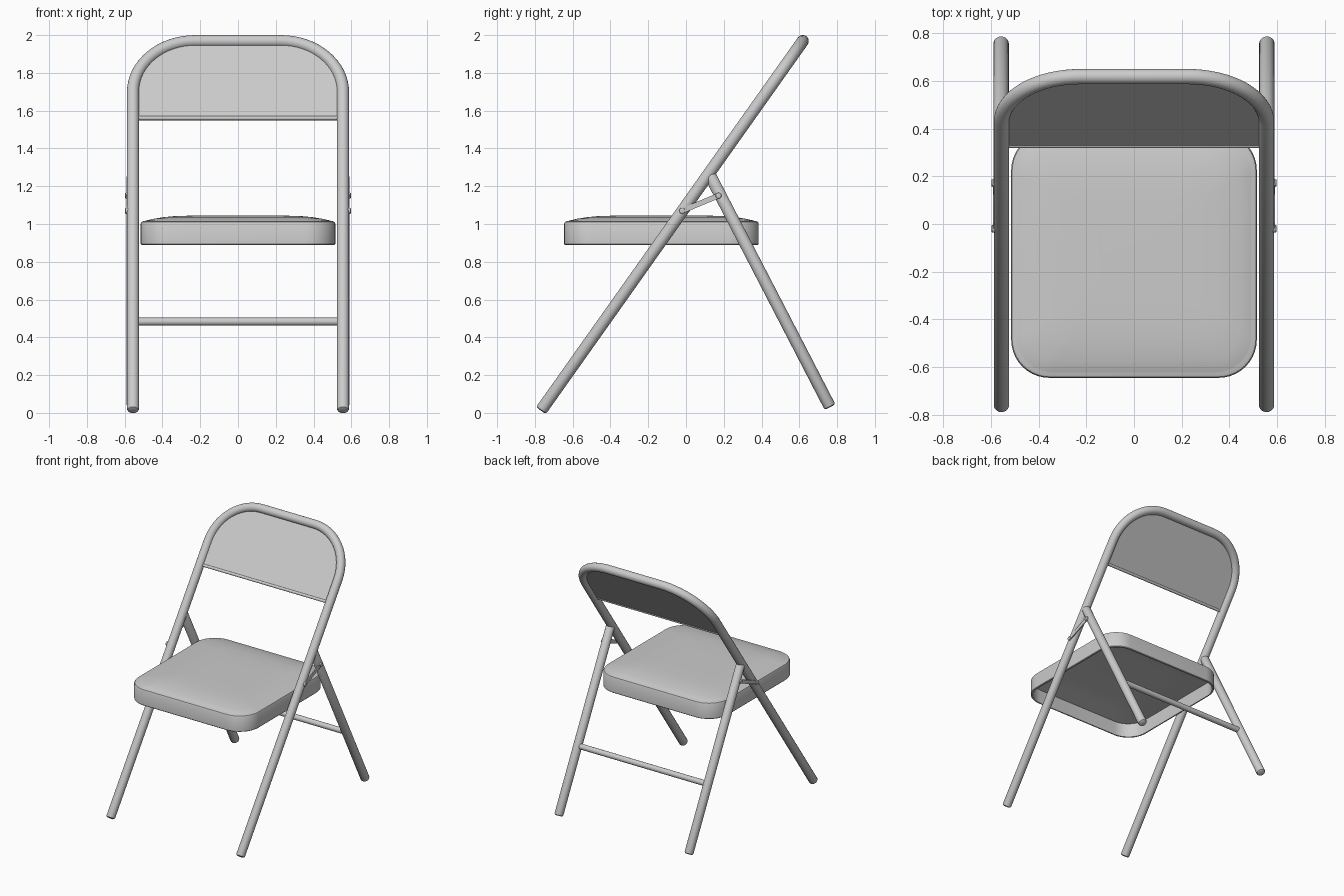
import bpy, bmesh, math
from mathutils import Vector

if "Cube" in bpy.data.objects:
    bpy.data.objects.remove(bpy.data.objects["Cube"])

LEAN = Vector((0, 1.386, 1.956)).normalized()      # direction of the leaning front frame
FOOT = Vector((0, -0.768, 0.012))
UP = (1.968 - FOOT.z) / LEAN.z                     # frame length to the top bar
X, R, ARC = 0.556, 0.032, 0.33


def on_frame(x, s):
    return FOOT + LEAN * s + Vector((x, 0, 0))


def finish(bm, name):
    bmesh.ops.recalc_face_normals(bm, faces=bm.faces)
    me = bpy.data.meshes.new(name)
    bm.to_mesh(me)
    bm.free()
    ob = bpy.data.objects.new(name, me)
    bpy.context.collection.objects.link(ob)
    bpy.ops.object.select_all(action='DESELECT')
    ob.select_set(True)
    bpy.context.view_layer.objects.active = ob
    bpy.ops.object.shade_smooth_by_angle(angle=math.radians(35))
    return ob


def loft(rings, name):
    bm = bmesh.new()
    vs = [[bm.verts.new(p) for p in ring] for ring in rings]
    n = len(vs[0])
    for a, b in zip(vs, vs[1:]):
        for i in range(n):
            j = (i + 1) % n
            bm.faces.new((a[i], a[j], b[j], b[i]))
    bm.faces.new(vs[0])
    bm.faces.new(vs[-1])
    return finish(bm, name)


def tube(name, pts, r, normal, rnd=0.0, sides=24):
    """Sweep a circle along a planar path; rnd rounds off the ends."""
    pts = [Vector(p) for p in pts]
    normal = Vector(normal).normalized()
    radii = [r] * len(pts)
    if rnd:
        d0 = (pts[1] - pts[0]).normalized()
        d1 = (pts[-2] - pts[-1]).normalized()
        pts = [pts[0], pts[0] + d0 * rnd * .35, pts[0] + d0 * rnd] + pts[1:-1] + \
              [pts[-1] + d1 * rnd, pts[-1] + d1 * rnd * .35, pts[-1]]
        radii = [r - rnd, r - rnd * .3, r] + radii[1:-1] + [r, r - rnd * .3, r - rnd]
    rings = []
    for i, p in enumerate(pts):
        t = (pts[min(i + 1, len(pts) - 1)] - pts[max(i - 1, 0)]).normalized()
        b = t.cross(normal)
        rings.append([p + (normal * math.cos(a) + b * math.sin(a)) * radii[i]
                      for a in (2 * math.pi * k / sides for k in range(sides))])
    return loft(rings, name)


def arch(start):
    """Points up one side of the frame, over the arch and down the other side."""
    half = [(X, start)] + [(X - ARC + ARC * math.cos(a), UP - ARC + ARC * math.sin(a))
                           for a in (math.pi / 2 * k / 16 for k in range(17))]
    return [on_frame(x, s) for x, s in half] + [on_frame(-x, s) for x, s in reversed(half)]


# Bent tube forming front legs and back frame
tube("front_frame", arch(0), R, LEAN.cross(Vector((1, 0, 0))), 0.012)

# Flat back panel set in the arch, with rolled lower hem
s_hem = (1.56 - FOOT.z) / LEAN.z
off = LEAN.cross(Vector((1, 0, 0))) * 0.006
outline = arch(s_hem)
loft([[p - off for p in outline], [p + off for p in outline]], "back_panel")
tube("back_panel_hem", [on_frame(-X, s_hem), on_frame(X, s_hem)], 0.011, (0, 0, 1), sides=16)

# Rear legs, folding links and rivets on both sides
TOP, END = Vector((0, 0.125, 1.262)), Vector((0, 0.763, 0.03))
A, B = Vector((0, -0.02, 1.07)), Vector((0, 0.172, 1.15))
for side, sx in (("left", -1), ("right", 1)):
    ox = Vector((sx * 0.557, 0, 0))
    tube("rear_leg_" + side, [TOP + ox, END + ox], R, (1, 0, 0), 0.012)
    d = (B - A).normalized()
    ang = math.atan2(d.z, d.y)
    plate = []
    for k in range(18):
        c, a0 = (B, -math.pi / 2) if k < 9 else (A, math.pi / 2)
        a = ang + a0 + math.pi * (k % 9) / 8
        plate.append(c + Vector((0, math.cos(a), math.sin(a))) * 0.014)
    loft([[p + Vector((sx * h, 0, 0)) for p in plate] for h in (0.583, 0.591)], "folding_link_" + side)
    for n, c in (("front", A), ("rear", B)):
        tube(f"rivet_{n}_{side}", [c + Vector((sx * 0.56, 0, 0)), c + Vector((sx * 0.598, 0, 0))],
             0.016, (0, 0, 1), 0.005, 16)

# Crossbar between the rear legs
cy = TOP.y + (TOP.z - 0.483) / (TOP.z - END.z) * (END.y - TOP.y)
tube("rear_crossbar", [(-X, cy, 0.483), (X, cy, 0.483)], 0.021, (0, 0, 1), sides=20)


def seat_ring(inset, z, hx=0.515, hy=0.515, r=0.16, y0=-0.13):
    hx, hy, r = hx - inset, hy - inset, max(r - inset * 0.4, 0.03)
    ring = []
    for q, (sx, sy) in enumerate(((1, 1), (-1, 1), (-1, -1), (1, -1))):
        for k in range(11):
            a = math.pi / 2 * (q + k / 10)
            ring.append(Vector((sx * (hx - r) + r * math.cos(a), y0 + sy * (hy - r) + r * math.sin(a), z)))
    return ring


# Seat: hollow pan with skirt and gently crowned top
profile = [(0.25, 1.028), (0.13, 1.021), (0.035, 1.0), (0.012, 0.998), (0.012, 0.89), (0.003, 0.89),
           (0, 0.894), (0, 1.003), (0.004, 1.011), (0.012, 1.015), (0.02, 1.015), (0.026, 1.018),
           (0.07, 1.028), (0.12, 1.036), (0.17, 1.041), (0.25, 1.044), (0.38, 1.045)]
loft([seat_ring(d, z) for d, z in profile], "seat")
